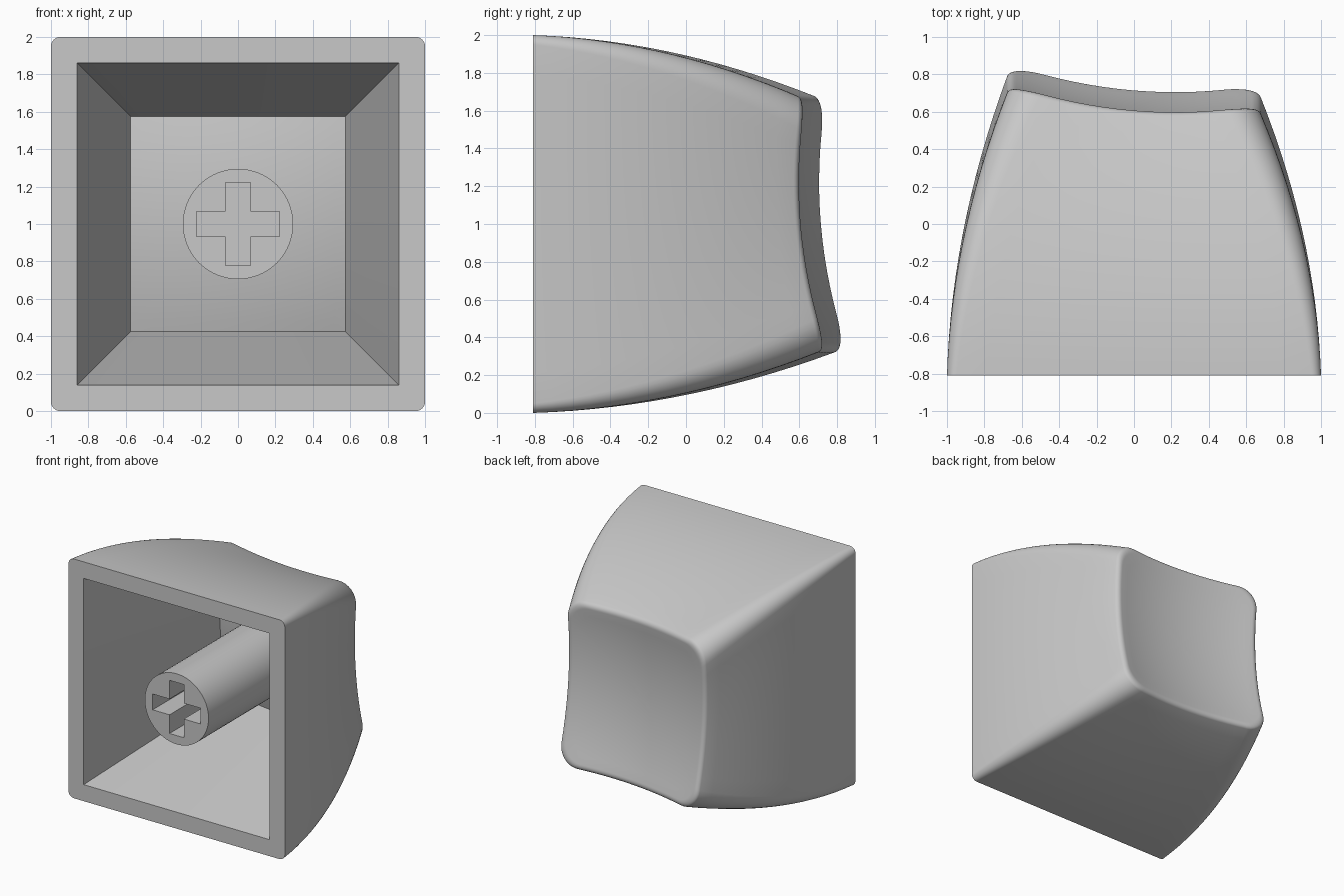
import bpy, bmesh, math

cube = bpy.data.objects.get("Cube")
if cube:
    bpy.data.objects.remove(cube, do_unlink=True)

FRONT = -0.81      # plane of the open side
WALL = 0.11        # thickness behind the dish
FILLET = 0.055     # rounding of the dished rim
LEAN = math.radians(21)   # slope of the sides where they reach the rim

grey = bpy.data.materials.new("light_grey_plastic")
grey.use_nodes = True
COLOUR = (0.58, 0.58, 0.58, 1)
grey.diffuse_color = COLOUR
grey.node_tree.nodes["Principled BSDF"].inputs["Base Color"].default_value = COLOUR


def finish(bm, name):
    """Turn a bmesh into a smooth shaded object with sharp corners kept."""
    bmesh.ops.recalc_face_normals(bm, faces=bm.faces)
    mesh = bpy.data.meshes.new(name)
    bm.to_mesh(mesh)
    bm.free()
    mesh.materials.append(grey)
    obj = bpy.data.objects.new(name, mesh)
    bpy.context.collection.objects.link(obj)
    bpy.ops.object.select_all(action='DESELECT')
    obj.select_set(True)
    bpy.context.view_layer.objects.active = obj
    bpy.ops.object.shade_smooth_by_angle(angle=math.radians(40))


def half_width(f):
    """Bulging taper of the sides, f runs from the open side to the rim."""
    return 1 - 0.05 * f - 0.27 * f * f


def dish(u, w):
    """Hollow, slightly tilted end surface."""
    return 0.565 + 0.19 * ((u - 0.22) ** 2 + (w - 0.22) ** 2)


def rounded_point(side, kind, k, f):
    """A point (u, w) on the rounded square section at fraction f."""
    h = half_width(f)
    r = 0.05 + 0.12 * f
    if kind == "edge":
        a, b = h, (h - r) * (2 * k - 1)
    else:
        ang = k * math.pi / 2
        a, b = h - r + r * math.cos(ang), h - r + r * math.sin(ang)
    for _ in range(side):
        a, b = -b, a
    return a, b


def ring(bm, points):
    """Vertices from (u, y, w) with w measured from mid height."""
    return [bm.verts.new((u, y, w + 1)) for u, y, w in points]


def bridge(bm, a, b):
    n = len(a)
    for i in range(n):
        j = (i + 1) % n
        bm.faces.new((a[i], a[j], b[j], b[i]))


def dish_ring(bm, outline, scale, offset):
    """A shrunken outline laid on the dish."""
    return ring(bm, [(u * scale, dish(u * scale, w * scale) - offset, w * scale)
                     for u, w in outline])


def close_dish(bm, loop, outline, scale, offset):
    """Continue a loop over the dish to its middle."""
    for k in range(9, 0, -1):
        inner = dish_ring(bm, outline, scale * k / 10, offset)
        bridge(bm, loop, inner)
        loop = inner
    centre = bm.verts.new((0, dish(0, 0) - offset, 1))
    for a, b in zip(loop, loop[1:] + loop[:1]):
        bm.faces.new((a, b, centre))


def fill_between(bm, outer, inner):
    """Flat face with a hole."""
    edges = []
    for loop in (outer, inner):
        for a, b in zip(loop, loop[1:] + loop[:1]):
            edges.append(bm.edges.get((a, b)) or bm.edges.new((a, b)))
    bmesh.ops.triangle_fill(bm, edges=edges, use_beauty=True, normal=(0, -1, 0))


# Order of samples round one section: straight edge, then corner, four times
samples = []
for side in range(4):
    samples += [(side, "edge", i / 12) for i in range(13)]
    samples += [(side, "corner", i / 8) for i in range(1, 8)]
rim = [rounded_point(*s, 1) for s in samples]

# Shell: curved sides
bm = bmesh.new()
LEVELS = 16
loops = []
for level in range(LEVELS):
    f = level / (LEVELS - 1)
    pts = []
    for s, end in zip(samples, rim):
        top = dish(*end) - FILLET * (1 - math.sin(LEAN))
        u, w = rounded_point(*s, f)
        pts.append((u, FRONT + (top - FRONT) * f, w))
    loops.append(ring(bm, pts))

# Shell: rounded rim, then the dish
for k in range(1, 8):
    ang = LEAN + (math.pi / 2 - LEAN) * k / 7
    scale = 1 - FILLET / half_width(1) * (math.cos(LEAN) - math.cos(ang))
    loops.append(dish_ring(bm, rim, scale, FILLET * (1 - math.sin(ang))))
for a, b in zip(loops, loops[1:]):
    bridge(bm, a, b)
close_dish(bm, loops[-1], rim, scale, 0)

# Shell: tapered cavity with a dished inner end, and the flat front border
square = []
for side in range(4):
    for i in range(12):
        a, b = 1, i / 6 - 1
        for _ in range(side):
            a, b = -b, a
        square.append((a, b))
mouth = ring(bm, [(0.86 * a, FRONT, 0.862 * b) for a, b in square])
inner_end = dish_ring(bm, square, 0.575, WALL)
bridge(bm, mouth, inner_end)
close_dish(bm, inner_end, square, 0.575, WALL)
fill_between(bm, loops[0], mouth)
finish(bm, "cap_shell")

# Stem: round post with a cross shaped socket
bm = bmesh.new()
SIDES = 64
circle = [(0.295 * math.cos(i * math.tau / SIDES), 0.295 * math.sin(i * math.tau / SIDES))
          for i in range(SIDES)]
ARM, THIN = 0.222, 0.066
quarter = [(ARM, -THIN), (ARM, THIN), (THIN, THIN)]
cross = []
for _ in range(4):
    cross += quarter
    quarter = [(-b, a) for a, b in quarter]
post_front = ring(bm, [(u, FRONT, w) for u, w in circle])
post_back = ring(bm, [(u, 0.54, w) for u, w in circle])
slot_front = ring(bm, [(u, FRONT, w) for u, w in cross])
slot_back = ring(bm, [(u, FRONT + 0.45, w) for u, w in cross])
bridge(bm, post_front, post_back)
bridge(bm, slot_front, slot_back)
bm.faces.new(slot_back)
bm.faces.new(post_back)
fill_between(bm, post_front, slot_front)
finish(bm, "stem")
